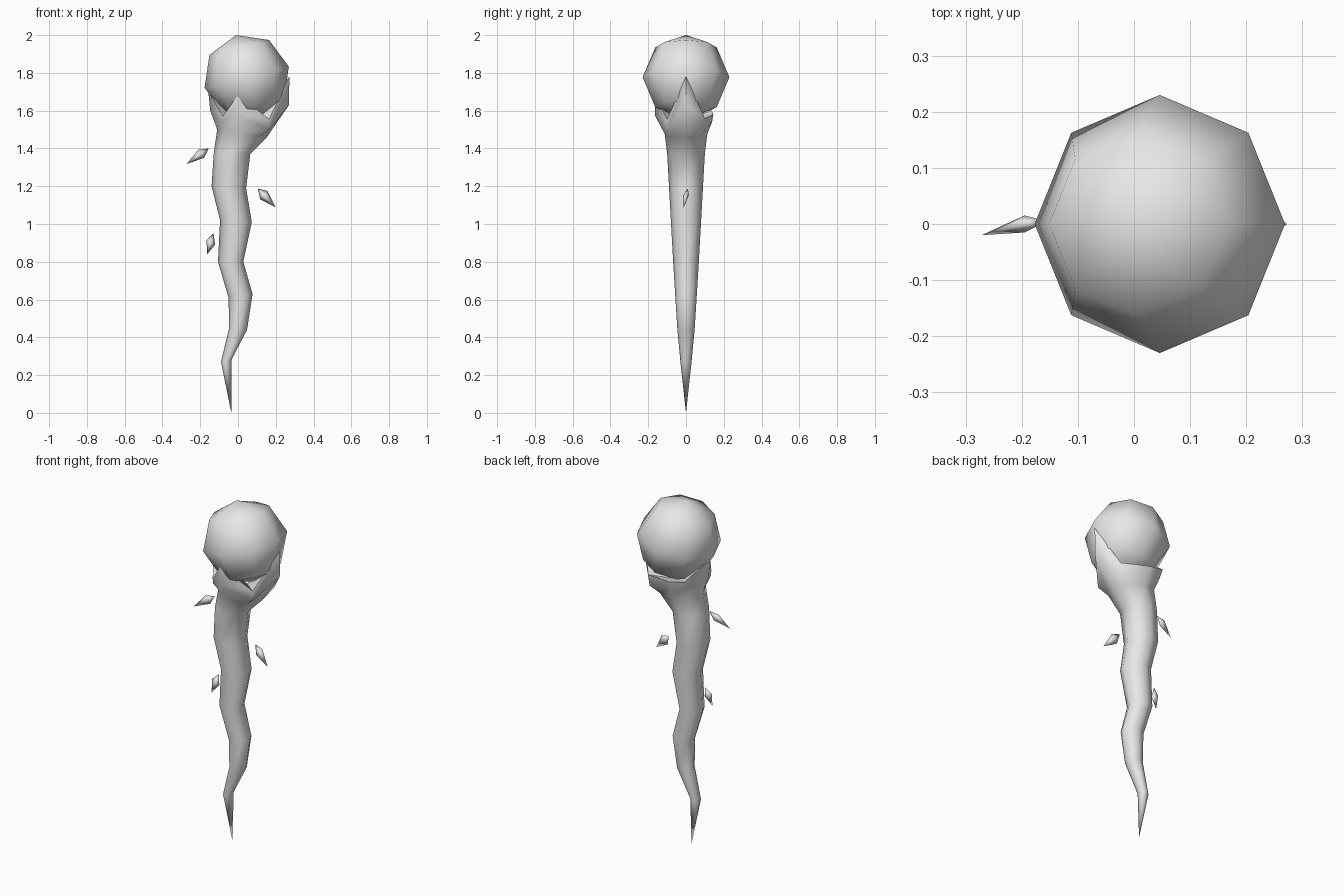
import bpy, bmesh, math
from mathutils import Matrix

if "Cube" in bpy.data.objects:
    bpy.data.objects.remove(bpy.data.objects["Cube"])

grey = bpy.data.materials.new("plain grey")
grey.diffuse_color = (0.8, 0.8, 0.8, 1)
grey.use_nodes = True
grey.node_tree.nodes["Principled BSDF"].inputs["Base Color"].default_value = grey.diffuse_color


def finish(name, bm, angle):
    bmesh.ops.recalc_face_normals(bm, faces=bm.faces)
    mesh = bpy.data.meshes.new(name)
    bm.to_mesh(mesh)
    bm.free()
    mesh.materials.append(grey)
    mesh.shade_smooth()
    if angle:
        mesh.set_sharp_from_angle(angle=math.radians(angle))
    obj = bpy.data.objects.new(name, mesh)
    bpy.context.collection.objects.link(obj)
    return obj


# Orb: low-poly ball leaning to the left
bm = bmesh.new()
bmesh.ops.create_uvsphere(
    bm, u_segments=8, v_segments=4, radius=0.23,
    matrix=Matrix.Translation((0.046, 0, 1.777)) @ Matrix.Rotation(math.radians(-14), 4, 'Y'))
finish("orb", bm, 60)

# Crooked shaft: rings of (left x, left z, right x, right z, half depth)
shaft = [
    (-0.09, 0.27, -0.035, 0.28, 0.03),
    (-0.047, 0.45, 0.048, 0.44, 0.046),
    (-0.05, 0.61, 0.077, 0.63, 0.057),
    (-0.106, 0.80, 0.028, 0.80, 0.068),
    (-0.095, 1.02, 0.073, 1.01, 0.08),
    (-0.14, 1.20, 0.043, 1.19, 0.09),
    (-0.128, 1.38, 0.065, 1.37, 0.10),
    (-0.11, 1.50, 0.15, 1.455, 0.113),
]
bm = bmesh.new()
tip = bm.verts.new((-0.035, 0, 0.0))
rings = []
for xl, zl, xr, zr, d in shaft:
    ring = []
    for i in range(8):
        a = i * math.pi / 4
        t = (1 + math.cos(a)) / 2
        ring.append(bm.verts.new((xl + (xr - xl) * t, d * math.sin(a), zl + (zr - zl) * t)))
    rings.append(ring)

# Claw cup: order is right, back right, back, back left, left, front left, front, front right
cup = [(0.27, 0, 1.63), (0.165, 0.10, 1.50), (0.01, 0.138, 1.54), (-0.08, 0.115, 1.55),
       (-0.147, 0, 1.60), (-0.08, -0.115, 1.54), (0.0, -0.165, 1.575), (0.165, -0.10, 1.50)]
rim = [(0.272, 0, 1.78), (0.175, 0.10, 1.56), (0.01, 0.145, 1.58), (-0.085, 0.135, 1.60),
       (-0.157, 0, 1.70), (-0.08, -0.12, 1.57), (0.0, -0.165, 1.685), (0.165, -0.10, 1.555)]
for points in (cup, rim):
    rings.append([bm.verts.new(p) for p in points])
floor = bm.verts.new((0.06, 0, 1.53))
for i in range(8):
    j = (i + 1) % 8
    bm.faces.new((tip, rings[0][j], rings[0][i]))
    for low, high in zip(rings, rings[1:]):
        bm.faces.new((low[i], low[j], high[j], high[i]))
    bm.faces.new((rings[-1][i], rings[-1][j], floor))
finish("shaft_and_claw", bm, 60)

# Floating shards: a four-cornered outline with a ridge on each side
shards = {
    "upper_left_shard": [(-0.272, -0.02, 1.318), (-0.21, 0, 1.393), (-0.155, 0.005, 1.40), (-0.18, 0, 1.35)],
    "right_shard": [(0.20, -0.012, 1.088), (0.118, 0, 1.13), (0.105, 0.01, 1.187), (0.155, 0.003, 1.175)],
    "lower_left_shard": [(-0.163, -0.012, 0.84), (-0.167, 0, 0.915), (-0.13, 0.01, 0.95), (-0.121, 0, 0.89)],
}
for name, outline in shards.items():
    bm = bmesh.new()
    corners = [bm.verts.new(p) for p in outline]
    mx, mz = (sum(outline[k][c] for k in (1, 3)) / 2 for c in (0, 2))
    for y in (-0.015, 0.015):
        ridge = bm.verts.new((mx, y, mz))
        for i in range(4):
            bm.faces.new((corners[i], corners[(i + 1) % 4], ridge))
    finish(name, bm, 0)
